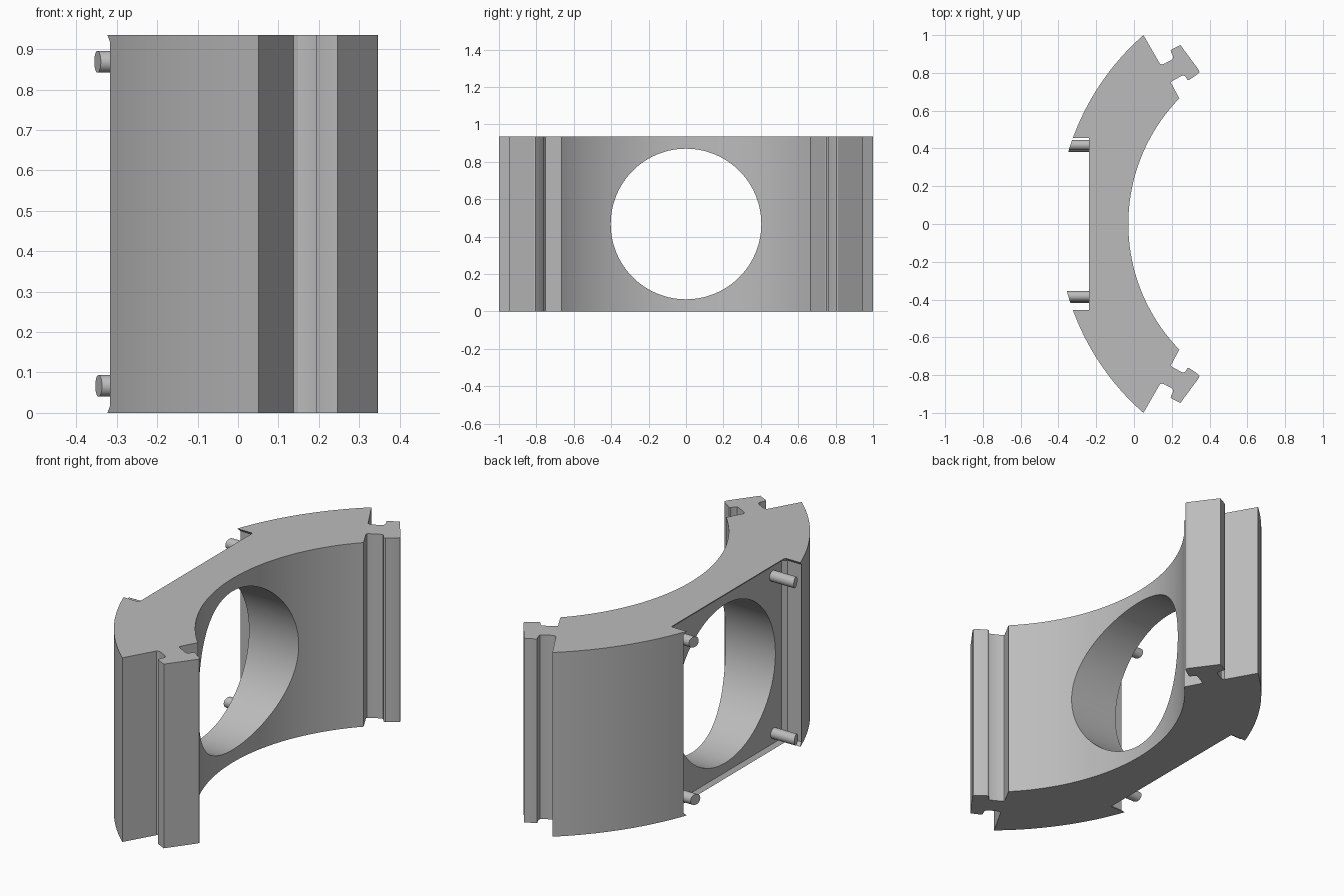
import bpy, bmesh, math
from mathutils import Matrix

if "Cube" in bpy.data.objects:
    bpy.data.objects.remove(bpy.data.objects["Cube"])

HEIGHT = 0.935
CENTRE_X = 0.924           # shared axis of both arcs
R_OUT, R_IN = 1.328, 0.954

grey = bpy.data.materials.new("plain grey")
grey.use_nodes = True
grey.diffuse_color = (0.5, 0.5, 0.5, 1)
grey.node_tree.nodes["Principled BSDF"].inputs["Base Color"].default_value = (0.5, 0.5, 0.5, 1)


def make_object(name, bm):
    bmesh.ops.recalc_face_normals(bm, faces=bm.faces)
    mesh = bpy.data.meshes.new(name)
    bm.to_mesh(mesh)
    bm.free()
    mesh.materials.append(grey)
    obj = bpy.data.objects.new(name, mesh)
    bpy.context.collection.objects.link(obj)
    return obj


def select(obj):
    bpy.ops.object.select_all(action='DESELECT')
    obj.select_set(True)
    bpy.context.view_layer.objects.active = obj


def smooth(obj):
    select(obj)
    bpy.ops.object.shade_smooth_by_angle(angle=math.radians(25))


def cylinder_x(radius, x0, x1, y, z, sides):
    bm = bmesh.new()
    place = Matrix.Translation(((x0 + x1) / 2, y, z)) @ Matrix.Rotation(math.pi / 2, 4, 'Y')
    bmesh.ops.create_cone(bm, cap_ends=True, segments=sides, radius1=radius,
                          radius2=radius, depth=x1 - x0, matrix=place)
    return bm


def arc(radius, y0, y1, steps):
    a0, a1 = math.asin(y0 / radius), math.asin(y1 / radius)
    angles = [a0 + (a1 - a0) * i / steps for i in range(steps + 1)]
    return [(CENTRE_X - radius * math.cos(a), radius * math.sin(a)) for a in angles]


# Curved block with a T-shaped tongue on each end
tongue = [(0.137, 0.848), (0.148, 0.845), (0.162, 0.849), (0.197, 0.868),
          (0.206, 0.877), (0.206, 0.89), (0.193, 0.918), (0.198, 0.923),
          (0.246, 0.947), (0.344, 0.814), (0.346, 0.804), (0.339, 0.795),
          (0.293, 0.763), (0.283, 0.763), (0.274, 0.778), (0.264, 0.786),
          (0.252, 0.784), (0.206, 0.759), (0.197, 0.752), (0.197, 0.745)]
profile = arc(R_OUT, -1, 1, 64) + tongue + arc(R_IN, 0.665, -0.665, 64)
profile += [(x, -y) for x, y in reversed(tongue)]

bm = bmesh.new()
base = bm.faces.new([bm.verts.new((x, y, 0)) for x, y in profile])
top = bmesh.ops.extrude_face_region(bm, geom=[base])
bmesh.ops.translate(bm, vec=(0, 0, HEIGHT),
                    verts=[v for v in top["geom"] if isinstance(v, bmesh.types.BMVert)])
block = make_object("curved_block", bm)

# Cutters: round window and chamfered rear pocket
window = make_object("window_cutter", cylinder_x(0.4025, -1, 1, 0, HEIGHT / 2, 128))
bm = bmesh.new()
bmesh.ops.create_cube(bm, size=1, matrix=Matrix.Translation((-0.42, 0, HEIGHT / 2))
                      @ Matrix.Diagonal((0.4, 0.946, HEIGHT + 0.006, 1)))
bmesh.ops.bevel(bm, geom=bm.edges[:], offset=0.02, segments=1, affect='EDGES')
pocket = make_object("pocket_cutter", bm)

for cutter in (pocket, window):
    cutter.hide_render = True
    mod = block.modifiers.new("cut", 'BOOLEAN')
    mod.operation = 'DIFFERENCE'
    mod.solver = 'EXACT'
    mod.object = cutter
    select(block)
    bpy.ops.object.modifier_apply(modifier=mod.name)
for cutter in (pocket, window):
    bpy.data.objects.remove(cutter)
smooth(block)

# Four locating pins, their tips trimmed to the outer arc
pins = {"upper_left_pin": (-0.382, 0.869), "lower_left_pin": (-0.391, 0.067),
        "upper_right_pin": (0.418, 0.869), "lower_right_pin": (0.409, 0.067)}
for name, (y, z) in pins.items():
    bm = cylinder_x(0.027, -0.4, -0.2, y, z, 32)
    for v in bm.verts:
        if v.co.x < -0.3:
            v.co.x = CENTRE_X - math.sqrt(R_OUT ** 2 - v.co.y ** 2)
    smooth(make_object(name, bm))
